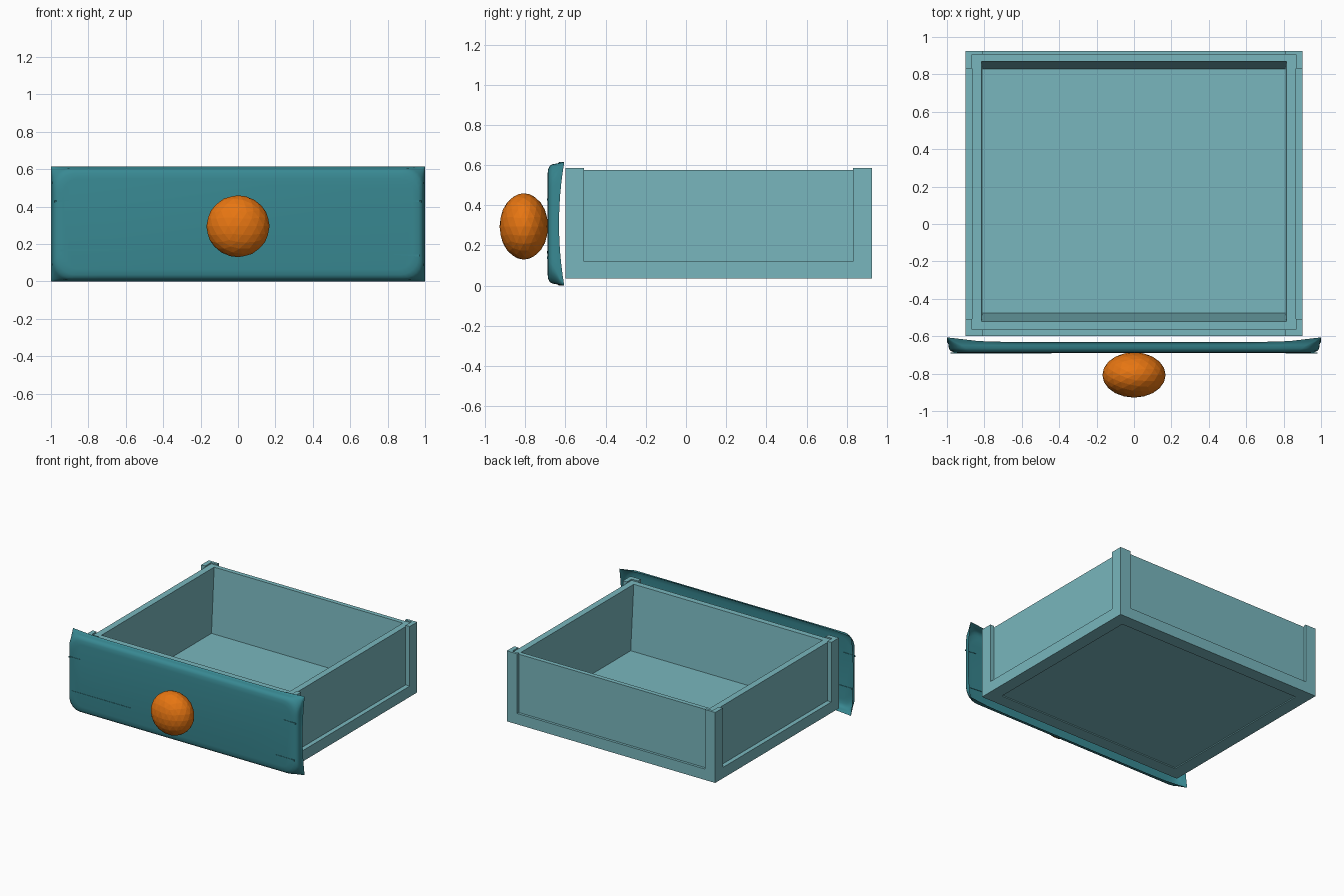
import bpy, bmesh, math
from mathutils import Matrix, Vector

cube = bpy.data.objects.get("Cube")
if cube:
    bpy.data.objects.remove(cube, do_unlink=True)


def material(name, rgb):
    m = bpy.data.materials.new(name)
    m.use_nodes = True
    m.diffuse_color = (*rgb, 1)
    m.node_tree.nodes["Principled BSDF"].inputs["Base Color"].default_value = (*rgb, 1)
    return m


PALE = material("pale teal", (0.19, 0.47, 0.51))
DEEP = material("deep teal", (0.04, 0.25, 0.29))
ORANGE = material("orange", (0.80, 0.18, 0.006))


def finish(bm, name, mat):
    mesh = bpy.data.meshes.new(name)
    bm.to_mesh(mesh)
    bm.free()
    mesh.materials.append(mat)
    obj = bpy.data.objects.new(name, mesh)
    bpy.context.collection.objects.link(obj)
    return obj


def loft(name, rings, mat, cap_start=True):
    """Skin a list of closed point rings, capping the end and optionally the start."""
    bm = bmesh.new()
    loops = [[bm.verts.new(p) for p in ring] for ring in rings]
    for a, b in zip(loops, loops[1:]):
        for i in range(len(a)):
            j = (i + 1) % len(a)
            bm.faces.new((a[i], a[j], b[j], b[i]))
    bm.faces.new(loops[-1])
    if cap_start:
        bm.faces.new(loops[0][::-1])
        bmesh.ops.recalc_face_normals(bm, faces=bm.faces)
    return finish(bm, name, mat)


# Drawer tray: half width, front y, back y, height of each rectangle,
# from the recessed underside, up the outside, over the rim and down to the floor
tray = [
    (0.80, -0.50, 0.825, 0.043),
    (0.80, -0.50, 0.825, 0.035),
    (0.90, -0.60, 0.925, 0.035),
    (0.90, -0.60, 0.925, 0.12),
    (0.865, -0.565, 0.905, 0.12),
    (0.865, -0.565, 0.905, 0.575),
    (0.815, -0.52, 0.87, 0.575),
    (0.81, -0.475, 0.83, 0.075),
]
loft("drawer_tray",
     [[(-w, f, z), (w, f, z), (w, b, z), (-w, b, z)] for w, f, b, z in tray], PALE)

# L-shaped corner posts, standing slightly above the rim
for side, sx in (("left", 1), ("right", -1)):
    for end, y, sy, depth in (("front", -0.60, 1, 0.035), ("back", 0.925, -1, 0.02)):
        profile = [(0, 0), (0.09, 0), (0.09, depth), (0.035, depth), (0.035, 0.093), (0, 0.093)]
        loft(f"{end}_{side}_post",
             [[(sx * (0.90 - u), y + sy * v, z) for u, v in profile] for z in (0.12, 0.585)],
             PALE)


# Worn front board: an open-backed shell whose square back corners flare out
# behind a body with generously rounded edges
HALF_W, HALF_H, MID = 1.0, 0.3075, 0.3075
CORNERS = ((1, 1), (-1, 1), (-1, -1), (1, -1))
EDGE_STEPS = 12


def board_ring(inset, radius, y, flare):
    w, h = HALF_W - inset, HALF_H - inset
    arcs = []
    for k, (sx, sz) in enumerate(CORNERS):
        angles = [math.radians(90 * k + 15 * i) for i in range(7)]
        arcs.append([Vector((sx * (w - radius) + radius * math.cos(a),
                             sz * (h - radius) + radius * math.sin(a))) for a in angles])
    ring = []
    for k, arc in enumerate(arcs):
        following = arcs[(k + 1) % 4][0]
        ring += arc + [arc[-1].lerp(following, s / EDGE_STEPS) for s in range(1, EDGE_STEPS)]
    return [(p.x, y + flare * abs(p.x) ** 8 * abs(p.y / HALF_H) ** 2, MID + p.y) for p in ring]


board = loft("front_board", [
    board_ring(0.0, 0.003, -0.632, 0.026),
    board_ring(0.006, 0.03, -0.638, 0.012),
    board_ring(0.008, 0.07, -0.648, 0.0),
    board_ring(0.010, 0.09, -0.664, 0.0),
    board_ring(0.018, 0.10, -0.678, 0.0),
    board_ring(0.035, 0.10, -0.686, 0.0),
    board_ring(0.065, 0.08, -0.690, 0.0),
], DEEP, cap_start=False)
bpy.context.view_layer.objects.active = board
board.select_set(True)
bpy.ops.object.shade_smooth_by_angle(angle=math.radians(40))

# Cracks in the board: thin slivers tapering inwards from the ends
cracks = [(-0.95, -0.44, 0.168), (-0.98, -0.88, 0.43), (0.98, 0.88, 0.43), (0.97, 0.81, 0.14)]
for n, (root, tip, z) in enumerate(cracks, 1):
    bm = bmesh.new()
    sliver = [[bm.verts.new(p) for p in ((root, y, z - 0.007), (tip, y, z + 0.004),
                                         (root, y, z + 0.003))] for y in (-0.693, -0.686)]
    for ring in sliver:
        bm.faces.new(ring)
    for i in range(3):
        j = (i + 1) % 3
        bm.faces.new((sliver[0][i], sliver[0][j], sliver[1][j], sliver[1][i]))
    bmesh.ops.recalc_face_normals(bm, faces=bm.faces)
    finish(bm, f"board_crack_{n}", DEEP)

# Faceted oval knob
bm = bmesh.new()
bmesh.ops.create_icosphere(bm, subdivisions=3, radius=1)
bm.transform(Matrix.Translation(Vector((0, -0.807, 0.295))) @ Matrix.Diagonal((0.169, 0.121, 0.165, 1)))
finish(bm, "knob", ORANGE)
